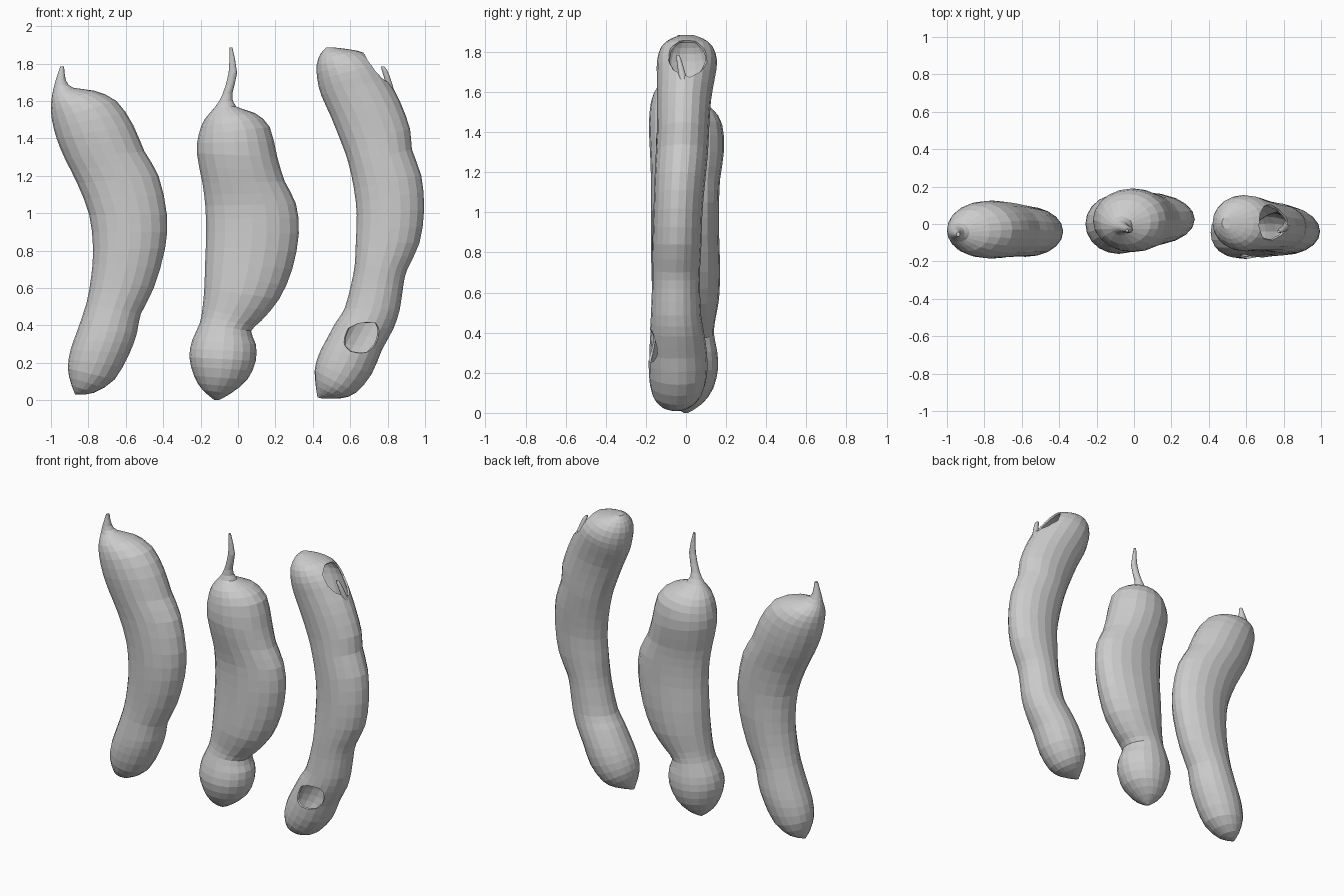
import bpy, bmesh, math, random
from mathutils import Vector, Matrix

SIDES = 20
random.seed(4)


def spline(rows, steps=2):
    """Catmull-Rom resampling of the cross-section rows."""
    out = []
    for i in range(len(rows) - 1):
        a, b, c, d = (rows[max(0, min(len(rows) - 1, i + k))] for k in (-1, 0, 1, 2))
        for s in range(steps):
            t = s / steps
            out.append([0.5 * (2 * q + (r - p) * t + (2 * p - 5 * q + 4 * r - u) * t * t
                               + (3 * q - p - 3 * r + u) * t ** 3)
                        for p, q, r, u in zip(a, b, c, d)])
    return out + [list(rows[-1])]


def loft(name, rows):
    """Rows: left x, left z, right x, right z, centre y, half depth (bottom to top)."""
    bm = bmesh.new()
    rings = []
    for xl, zl, xr, zr, yc, ry in spline(rows):
        mid = Vector(((xl + xr) / 2, yc, (zl + zr) / 2))
        u = Vector(((xr - xl) / 2, 0, (zr - zl) / 2))
        v = Vector((0, max(ry, 0.004), 0))
        rings.append([bm.verts.new(mid + u * math.cos(a) + v * math.sin(a))
                      for a in (2 * math.pi * k / SIDES for k in range(SIDES))])
    for lo, hi in zip(rings, rings[1:]):
        for k in range(SIDES):
            n = (k + 1) % SIDES
            bm.faces.new((lo[k], lo[n], hi[n], hi[k]))
    bm.faces.new(rings[0][::-1])
    bm.faces.new(rings[-1])
    bmesh.ops.recalc_face_normals(bm, faces=bm.faces)
    me = bpy.data.meshes.new(name)
    bm.to_mesh(me)
    bm.free()
    ob = bpy.data.objects.new(name, me)
    bpy.context.collection.objects.link(ob)
    return ob


def break_hole(shell, name, centre, radii, tilt):
    """Ragged ellipsoid that breaks a hole through a shell."""
    bm = bmesh.new()
    bmesh.ops.create_icosphere(bm, subdivisions=2, radius=1)
    for v in bm.verts:
        v.co *= random.uniform(0.88, 1.1)
    bm.transform(Matrix.Translation(centre) @ Matrix.Rotation(tilt, 4, 'Y')
                 @ Matrix.Diagonal((*radii, 1)))
    me = bpy.data.meshes.new(name)
    bm.to_mesh(me)
    bm.free()
    cutter = bpy.data.objects.new(name, me)
    bpy.context.collection.objects.link(cutter)
    cutter.hide_render = True
    cutter.hide_set(True)
    m = shell.modifiers.new(name, 'BOOLEAN')
    m.operation = 'DIFFERENCE'
    m.solver = 'EXACT'
    m.object = cutter


# Left pod with short stem
loft("left_pod", [
    (-.87, .03, -.85, .03, -.04, .01),
    (-.89, .08, -.77, .04, -.04, .07),
    (-.91, .17, -.66, .11, -.04, .12),
    (-.895, .27, -.58, .25, -.04, .14),
    (-.86, .37, -.54, .36, -.04, .14),
    (-.81, .52, -.52, .46, -.04, .13),
    (-.785, .66, -.45, .60, -.04, .13),
    (-.775, .81, -.39, .81, -.04, .135),
    (-.795, .99, -.38, .99, -.04, .135),
    (-.86, 1.16, -.425, 1.20, -.035, .14),
    (-.925, 1.29, -.50, 1.33, -.03, .15),
    (-.97, 1.40, -.56, 1.47, -.03, .155),
    (-.995, 1.50, -.65, 1.60, -.03, .145),
    (-1.0, 1.58, -.77, 1.655, -.035, .11),
    (-.99, 1.65, -.88, 1.67, -.045, .05),
    (-.975, 1.71, -.92, 1.71, -.05, .028),
    (-.95, 1.785, -.93, 1.785, -.055, .012)])

# Middle pod with bulb end and long stem
loft("middle_pod", [
    (-.125, .0, -.105, .0, 0, .01),
    (-.19, .055, -.04, .035, 0, .08),
    (-.235, .13, .05, .11, 0, .135),
    (-.26, .23, .095, .21, 0, .16),
    (-.245, .32, .095, .30, .005, .15),
    (-.205, .41, .07, .37, .01, .13),
    (-.19, .49, .125, .425, .015, .13),
    (-.18, .60, .22, .54, .02, .145),
    (-.175, .75, .29, .70, .025, .145),
    (-.17, .90, .325, .89, .025, .14),
    (-.175, 1.04, .31, 1.05, .025, .14),
    (-.19, 1.16, .25, 1.17, .02, .15),
    (-.22, 1.32, .21, 1.30, .02, .17),
    (-.21, 1.42, .17, 1.46, .02, .16),
    (-.18, 1.50, .09, 1.535, .01, .12),
    (-.125, 1.565, -.01, 1.57, -.01, .05),
    (-.085, 1.63, -.03, 1.64, -.02, .025),
    (-.05, 1.75, -.005, 1.75, -.03, .018),
    (-.045, 1.885, -.03, 1.885, -.035, .008)])

# Right pod, a hollow broken shell
shell = loft("right_pod_shell", [
    (.425, .015, .445, .01, -.05, .012),
    (.415, .08, .55, .01, -.05, .08),
    (.41, .16, .63, .04, -.045, .125),
    (.43, .24, .715, .14, -.04, .145),
    (.47, .32, .77, .27, -.04, .145),
    (.525, .42, .83, .38, -.045, .135),
    (.57, .49, .865, .485, -.05, .125),
    (.605, .62, .885, .62, -.05, .12),
    (.625, .73, .905, .70, -.05, .12),
    (.63, .85, .97, .84, -.045, .122),
    (.635, .99, .995, 1.02, -.04, .122),
    (.62, 1.13, .98, 1.20, -.03, .127),
    (.59, 1.27, .93, 1.34, -.02, .13),
    (.555, 1.37, .92, 1.45, -.015, .13),
    (.495, 1.52, .865, 1.60, -.01, .135),
    (.445, 1.63, .80, 1.72, 0, .145),
    (.425, 1.71, .745, 1.80, .005, .15),
    (.42, 1.79, .68, 1.855, .005, .13),
    (.44, 1.85, .60, 1.875, .005, .085),
    (.47, 1.885, .52, 1.885, .005, .03)])
wall = shell.modifiers.new("wall", 'SOLIDIFY')
wall.thickness = 0.012
wall.offset = -1
break_hole(shell, "top_hole_cutter", (.77, .015, 1.79), (.10, .115, .13), math.radians(-45))
break_hole(shell, "front_hole_cutter", (.67, -.19, .335), (.115, .09, .085), math.radians(-25))

# Splinter of stem standing in the broken top
loft("stem_splinter", [
    (.80, 1.60, .85, 1.60, 0, .02),
    (.79, 1.69, .825, 1.69, -.02, .018),
    (.77, 1.76, .80, 1.76, -.035, .012),
    (.765, 1.785, .78, 1.785, -.04, .006)])
